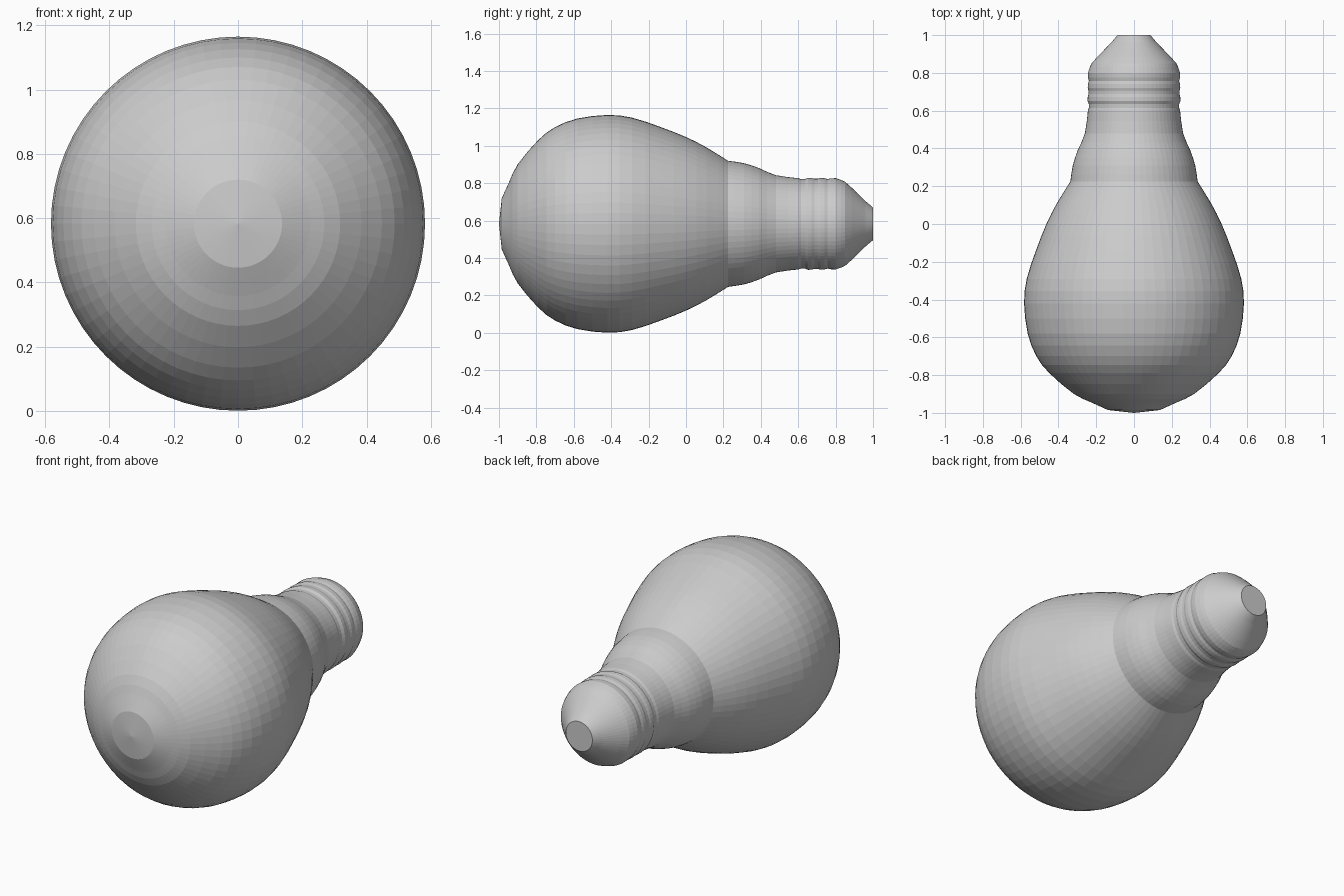
import bpy, bmesh, math

if "Cube" in bpy.data.objects:
    bpy.data.objects.remove(bpy.data.objects["Cube"])

AXIS_Z = 0.583
SEGMENTS = 64


def refine(points, steps):
    """Catmull-Rom subdivision of a (y, radius) profile."""
    out = []
    for i in range(len(points) - 1):
        p0, p1 = points[max(i - 1, 0)], points[i]
        p2, p3 = points[i + 1], points[min(i + 2, len(points) - 1)]
        for s in range(steps):
            t = s / steps
            out.append(tuple(0.5 * (2 * b + (c - a) * t + (2 * a - 5 * b + 4 * c - d) * t * t
                                    + (3 * b - a - 3 * c + d) * t ** 3)
                             for a, b, c, d in zip(p0, p1, p2, p3)))
    return out + [points[-1]]


# Glass bulb: shallow tip, round belly, taper to the collar
tip = [(-1.0, 0.0), (-0.985, 0.137)]
belly = refine([(-0.985, 0.137), (-0.945, 0.225), (-0.90, 0.318), (-0.79, 0.448), (-0.70, 0.517),
                (-0.58, 0.563), (-0.42, 0.582), (-0.29, 0.568), (-0.14, 0.519),
                (0.0, 0.464), (0.11, 0.408), (0.225, 0.337)], 2)
# Collar and narrowing neck
neck = refine([(0.225, 0.337), (0.31, 0.324), (0.39, 0.298), (0.48, 0.26), (0.60, 0.244)], 2)
# Screw thread ridges
thread = [(0.615, 0.239), (0.635, 0.239), (0.652, 0.246), (0.672, 0.245), (0.687, 0.241),
          (0.705, 0.241), (0.72, 0.245), (0.74, 0.244), (0.757, 0.239), (0.775, 0.243),
          (0.80, 0.244), (0.83, 0.234), (0.85, 0.225)]
# Contact cone with flat end
contact = [(0.885, 0.194), (0.92, 0.160), (0.96, 0.121), (1.0, 0.087)]

profile = tip + belly[1:] + neck[1:] + thread + contact

bm = bmesh.new()
pole = bm.verts.new((0, profile[0][0], AXIS_Z))
rings = []
for y, r in profile[1:]:
    rings.append([bm.verts.new((r * math.cos(a), y, AXIS_Z + r * math.sin(a)))
                  for a in (2 * math.pi * k / SEGMENTS for k in range(SEGMENTS))])
for k in range(SEGMENTS):
    n = (k + 1) % SEGMENTS
    bm.faces.new((pole, rings[0][k], rings[0][n]))
    for a, b in zip(rings, rings[1:]):
        bm.faces.new((a[k], b[k], b[n], a[n]))
bm.faces.new(rings[-1])
bmesh.ops.recalc_face_normals(bm, faces=bm.faces)

mesh = bpy.data.meshes.new("light_bulb")
bm.to_mesh(mesh)
bm.free()
bpy.context.collection.objects.link(bpy.data.objects.new("light_bulb", mesh))
